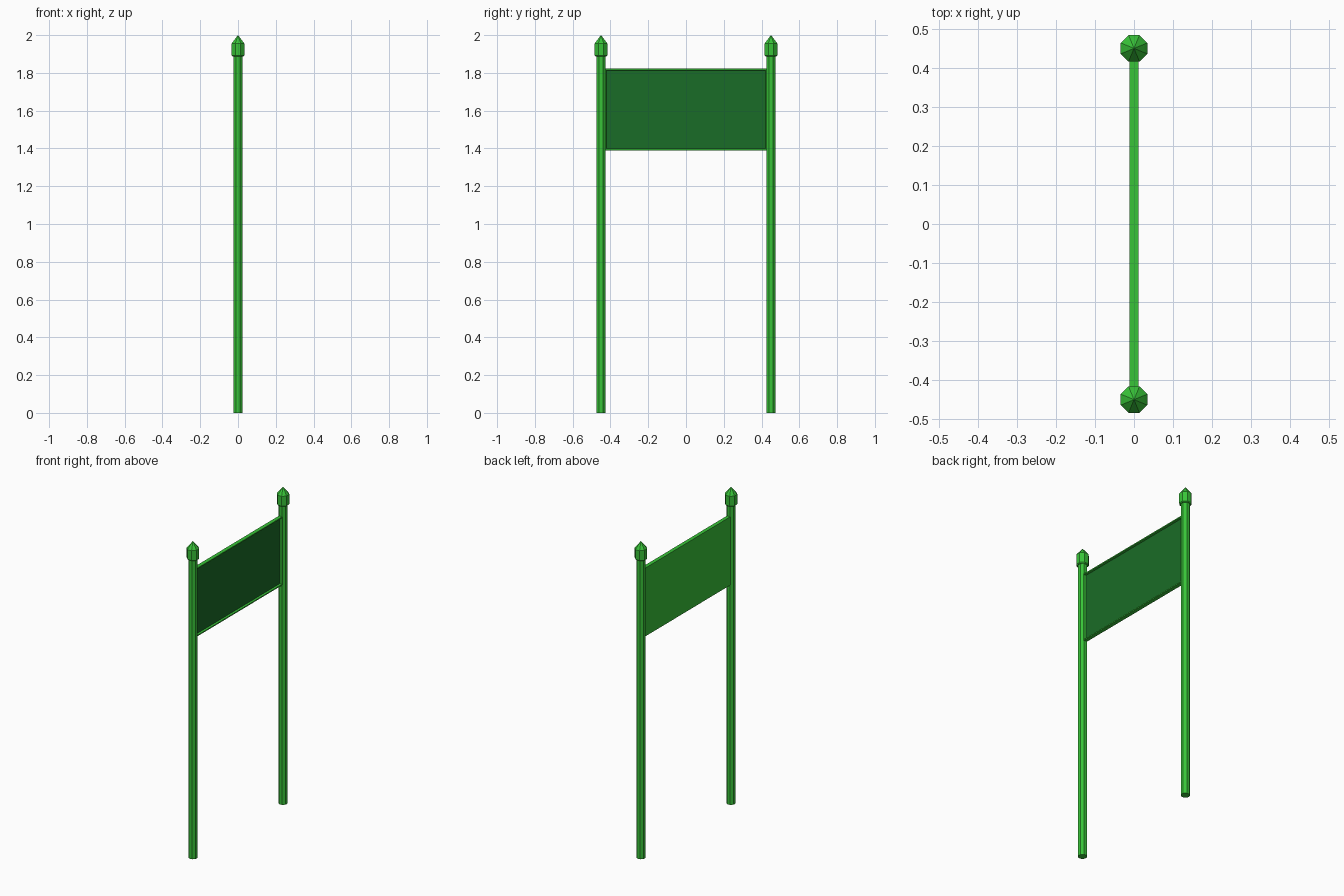
import bpy, bmesh, math

if "Cube" in bpy.data.objects:
    bpy.data.objects.remove(bpy.data.objects["Cube"])


def material(name, color):
    m = bpy.data.materials.new(name)
    m.diffuse_color = color
    m.use_nodes = True
    m.node_tree.nodes["Principled BSDF"].inputs["Base Color"].default_value = m.diffuse_color
    return m


GREEN = material("green_paint", (0.04, 0.55, 0.04, 1))
DARK = material("dark_green_panel", (0.01, 0.15, 0.02, 1))


def finish(name, bm, mats):
    bmesh.ops.recalc_face_normals(bm, faces=bm.faces)
    me = bpy.data.meshes.new(name)
    bm.to_mesh(me)
    bm.free()
    for m in mats:
        me.materials.append(m)
    ob = bpy.data.objects.new(name, me)
    bpy.context.collection.objects.link(ob)
    return ob


def octagon_lathe(name, y, profile):
    """Stack of octagonal rings (half width across flats, z); half width 0 is a point."""
    bm = bmesh.new()
    rings = []
    for half, z in profile:
        if half == 0:
            rings.append([bm.verts.new((0, y, z))])
            continue
        r = half / math.cos(math.pi / 8)
        angles = [math.pi / 8 + i * math.pi / 4 for i in range(8)]
        rings.append([bm.verts.new((r * math.cos(a), y + r * math.sin(a), z)) for a in angles])
    for lo, hi in zip(rings, rings[1:]):
        for i in range(8):
            j = (i + 1) % 8
            if len(hi) == 1:
                bm.faces.new((lo[i], lo[j], hi[0]))
            else:
                bm.faces.new((lo[i], lo[j], hi[j], hi[i]))
    for ring in (rings[0], rings[-1]):
        if len(ring) > 1:
            bm.faces.new(ring)
    return finish(name, bm, [GREEN])


# Two posts with pointed caps
for side, y in (("left", -0.45), ("right", 0.45)):
    octagon_lathe(side + "_post", y, [(0.025, 0), (0.025, 1.90)])
    octagon_lathe(side + "_cap", y, [(0.029, 1.888), (0.034, 1.893), (0.034, 1.955),
                                     (0.027, 1.965), (0, 2.0)])

# Board between the posts: flat back, framed recess on the +x face
bm = bmesh.new()
bmesh.ops.create_cube(bm, size=1)
for v in bm.verts:
    v.co = (v.co.x * 0.024, v.co.y * 0.86, 1.606 + v.co.z * 0.432)
bm.normal_update()
front = max(bm.faces, key=lambda f: f.normal.x)
bmesh.ops.inset_region(bm, faces=[front], thickness=0.010)
bmesh.ops.inset_region(bm, faces=[front], thickness=0.003, depth=-0.012)
front.material_index = 1
finish("sign_board", bm, [GREEN, DARK])
